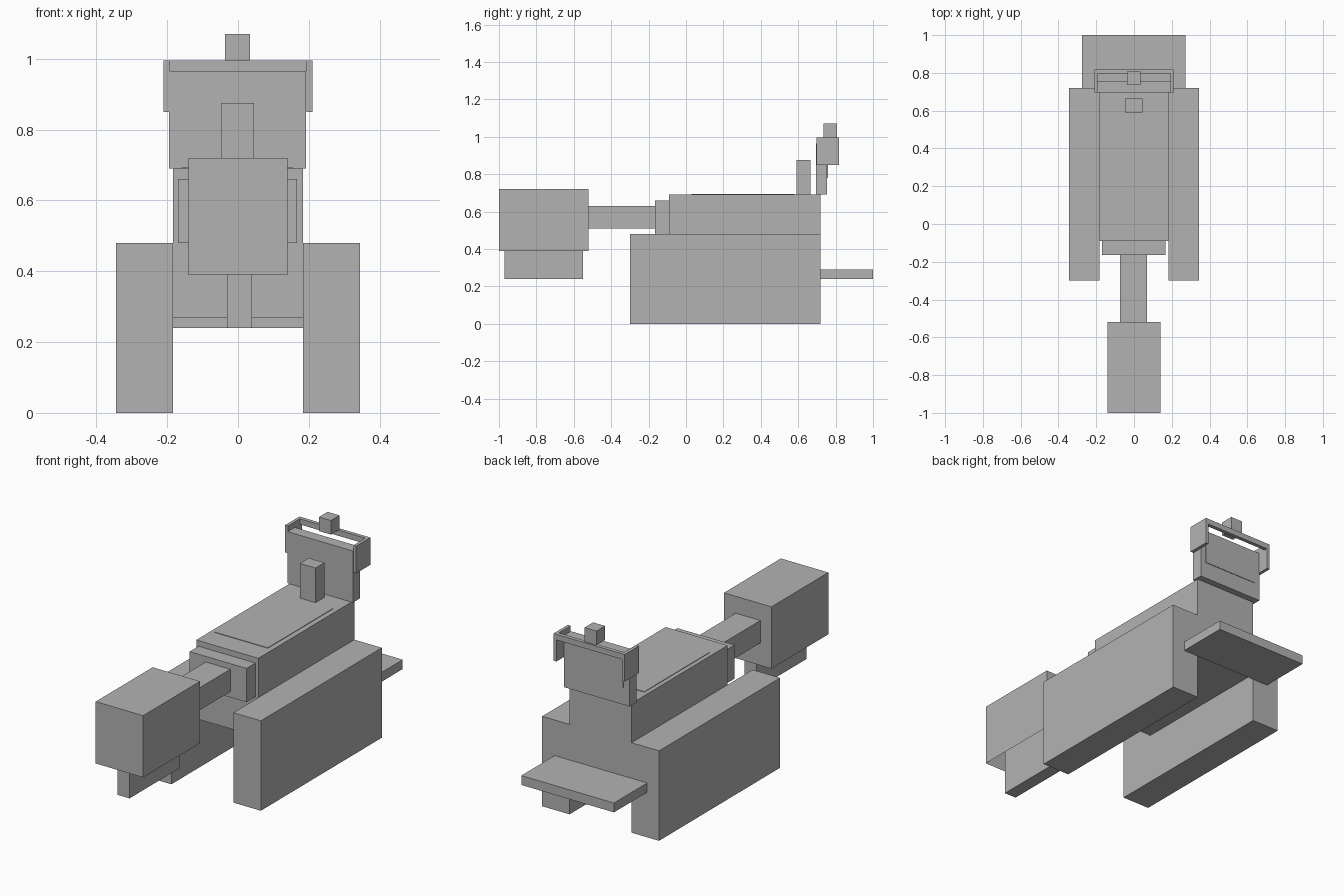
import bpy
import bmesh
from mathutils import Vector

cube = bpy.data.objects.get("Cube")
if cube:
    bpy.data.objects.remove(cube, do_unlink=True)

GREY = (0.45, 0.45, 0.45, 1.0)
grey = bpy.data.materials.new("plain_grey")
grey.use_nodes = True
grey.diffuse_color = GREY
grey.node_tree.nodes["Principled BSDF"].inputs["Base Color"].default_value = GREY


def box(name, x, y, z):
    """Box spanning the given (low, high) range on each axis."""
    bm = bmesh.new()
    bmesh.ops.create_cube(bm, size=1)
    low, high = (Vector(c) for c in zip(x, y, z))
    for v in bm.verts:
        v.co = (low + high) / 2 + v.co * (high - low)
    mesh = bpy.data.meshes.new(name)
    bm.to_mesh(mesh)
    bm.free()
    mesh.materials.append(grey)
    obj = bpy.data.objects.new(name, mesh)
    bpy.context.collection.objects.link(obj)
    return obj


def pair(name, x, y, z):
    """Matching boxes on the left (+x) and right (-x)."""
    box("left_" + name, x, y, z)
    box("right_" + name, (-x[1], -x[0]), y, z)


def hollow_below(obj, wall):
    """Sink the underside inward, leaving an open-bottomed shell."""
    bm = bmesh.new()
    bm.from_mesh(obj.data)
    bm.normal_update()
    bottom = min(bm.faces, key=lambda f: f.normal.z)
    height = max(v.co.z for v in bm.verts) - bottom.calc_center_median().z
    bmesh.ops.inset_region(bm, faces=[bottom], thickness=wall)
    for v in bottom.verts:
        v.co.z += height - wall
    bm.to_mesh(obj.data)
    bm.free()


# Hull, side pods and tail
box("body", (-0.183, 0.183), (-0.09, 0.72), (0.27, 0.69))
box("top_hatch", (-0.16, 0.155), (0.03, 0.58), (0.688, 0.693))
pair("side_pod", (0.183, 0.345), (-0.30, 0.72), (0, 0.48))
box("tail_plate", (-0.275, 0.272), (0.72, 1.0), (0.24, 0.29))

# Neck and hollow head with the block held inside it
box("neck_collar", (-0.17, 0.166), (-0.165, -0.09), (0.48, 0.66))
box("neck", (-0.075, 0.07), (-0.52, -0.165), (0.51, 0.63))
head = box("head", (-0.14, 0.14), (-1.0, -0.52), (0.39, 0.72))
hollow_below(head, 0.03)
box("jaw", (-0.031, 0.039), (-0.97, -0.55), (0.24, 0.69))

# Post and upright panel on the back of the hull
box("short_post", (-0.048, 0.045), (0.59, 0.665), (0.69, 0.875))
box("upright_panel", (-0.195, 0.192), (0.695, 0.755), (0.69, 0.965))
box("panel_plate", (-0.16, 0.16), (0.753, 0.758), (0.78, 0.963))

# Bracket around the top of the panel
pair("bracket_cheek", (0.193, 0.21), (0.697, 0.817), (0.85, 0.995))
box("bracket_bar", (-0.193, 0.193), (0.797, 0.817), (0.965, 0.995))
box("top_knob", (-0.037, 0.034), (0.735, 0.807), (0.995, 1.07))
